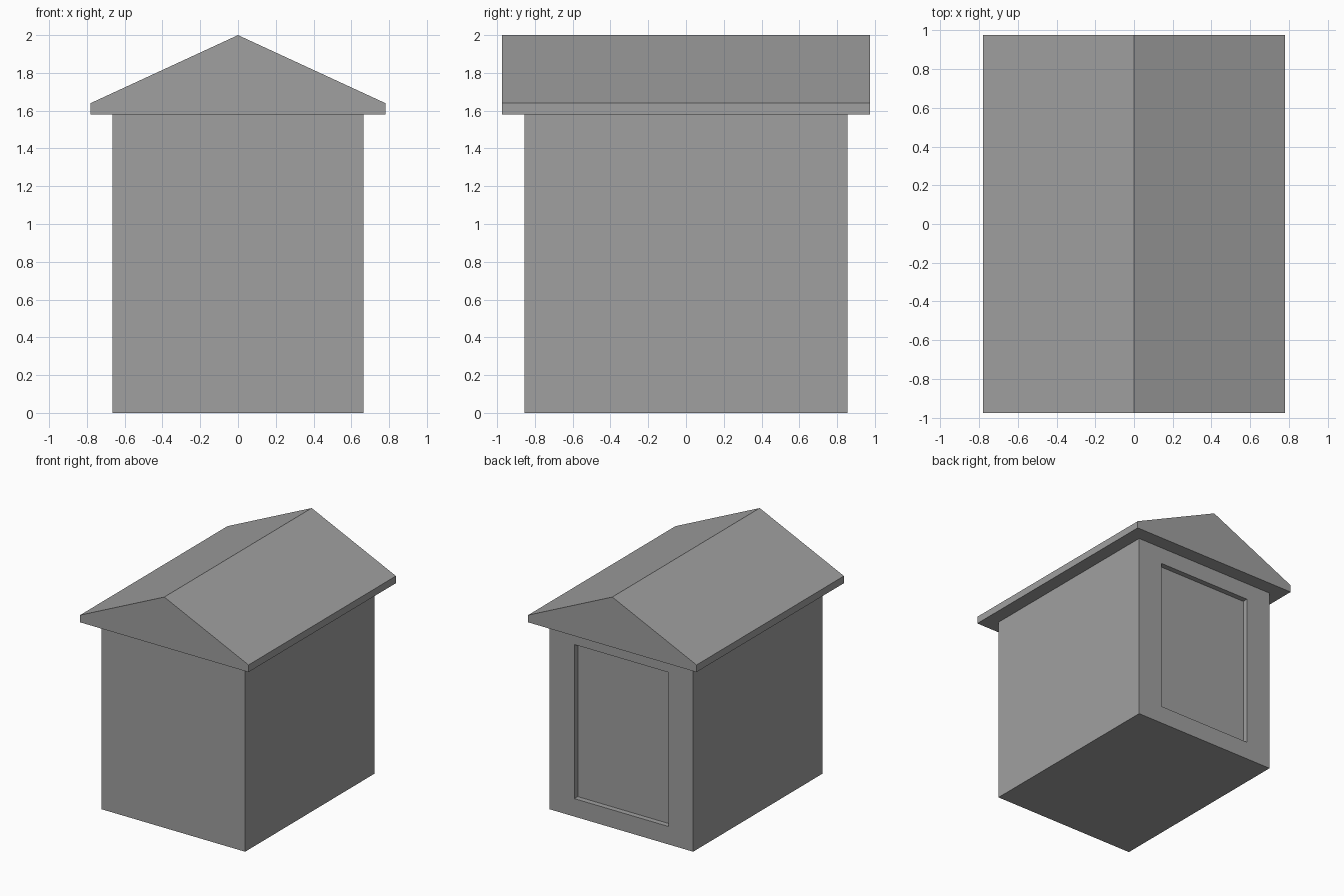
import bpy
import bmesh
from mathutils import Vector

cube = bpy.data.objects.get("Cube")
if cube:
    bpy.data.objects.remove(cube, do_unlink=True)

GREY = 0.35
grey = bpy.data.materials.new("plain_grey")
grey.use_nodes = True
grey.diffuse_color = (GREY, GREY, GREY, 1)
grey.node_tree.nodes["Principled BSDF"].inputs["Base Color"].default_value = (GREY, GREY, GREY, 1)


def extrude_profile(bm, profile, half_depth):
    """Extrude an x-z outline from front to back."""
    face = bm.faces.new([bm.verts.new((x, -half_depth, z)) for x, z in profile])
    result = bmesh.ops.extrude_face_region(bm, geom=[face])
    moved = [v for v in result["geom"] if isinstance(v, bmesh.types.BMVert)]
    bmesh.ops.translate(bm, verts=moved, vec=(0, 2 * half_depth, 0))
    bmesh.ops.recalc_face_normals(bm, faces=bm.faces)


def finish(bm, name):
    mesh = bpy.data.meshes.new(name)
    bm.to_mesh(mesh)
    bm.free()
    mesh.materials.append(grey)
    obj = bpy.data.objects.new(name, mesh)
    bpy.context.collection.objects.link(obj)
    return obj


WALL_X, WALL_Y, WALL_TOP = 0.665, 0.855, 1.58
ROOF_X, ROOF_Y, EAVE_TOP, RIDGE = 0.78, 0.975, 1.64, 2.0
DOOR_X, DOOR_LOW, DOOR_HIGH, RECESS = 0.435, 0.15, 1.44, 0.045

# Walls, with a recessed door panel in the back
bm = bmesh.new()
extrude_profile(bm, [(-WALL_X, 0), (WALL_X, 0), (WALL_X, WALL_TOP), (-WALL_X, WALL_TOP)], WALL_Y)
back = max(bm.faces, key=lambda f: f.calc_center_median().y)
bmesh.ops.inset_individual(bm, faces=[back], thickness=0.1)
for v in back.verts:
    v.co.x = DOOR_X if v.co.x > 0 else -DOOR_X
    v.co.z = DOOR_HIGH if v.co.z > WALL_TOP / 2 else DOOR_LOW
inner = bmesh.ops.extrude_discrete_faces(bm, faces=[back])["faces"][0]
bmesh.ops.translate(bm, verts=inner.verts, vec=Vector((0, -RECESS, 0)))
finish(bm, "walls")

# Solid gabled roof with a flat underside
bm = bmesh.new()
extrude_profile(bm, [(-ROOF_X, WALL_TOP), (ROOF_X, WALL_TOP), (ROOF_X, EAVE_TOP),
                     (0, RIDGE), (-ROOF_X, EAVE_TOP)], ROOF_Y)
finish(bm, "roof")
